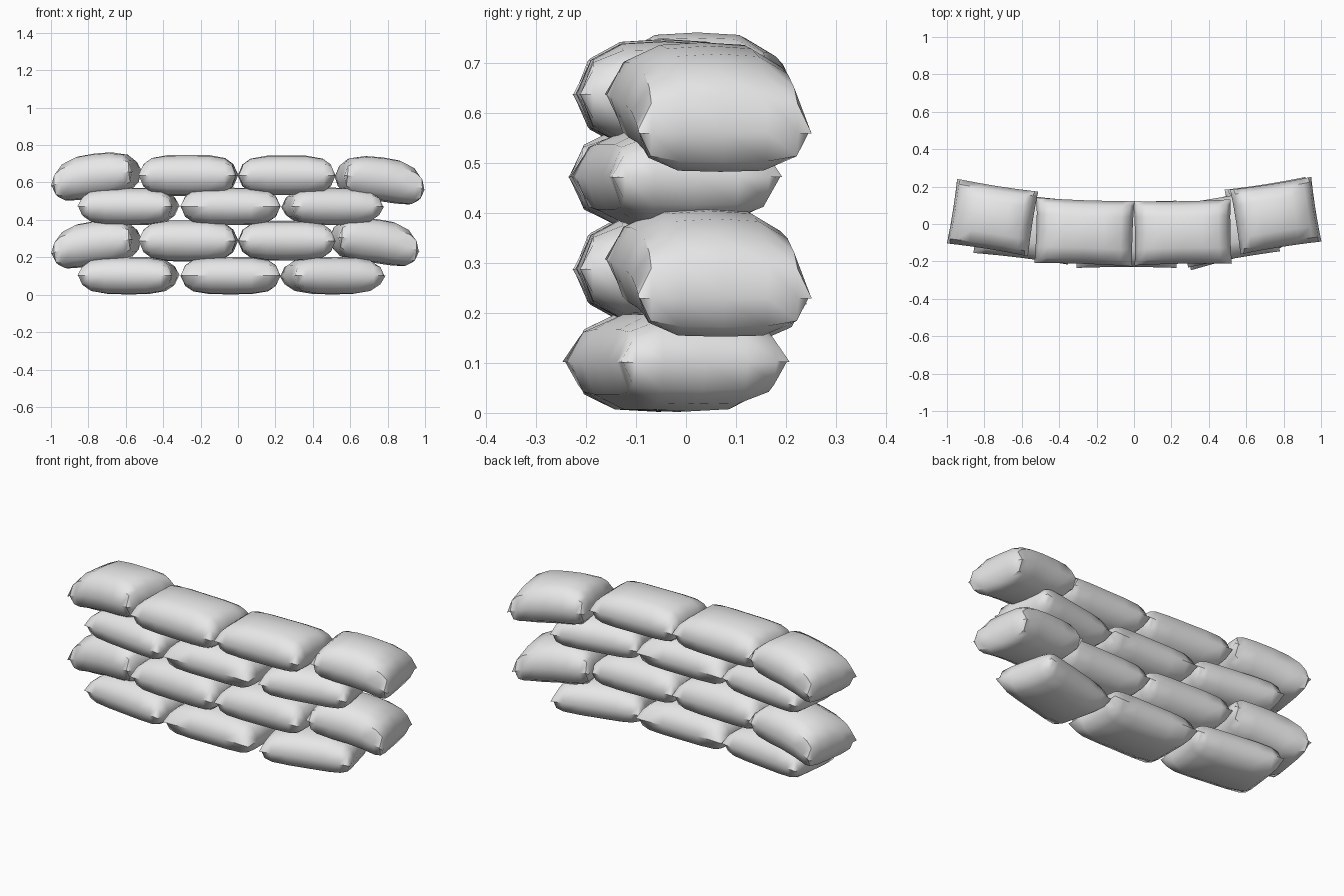
import bpy, bmesh
from math import radians
from mathutils import Matrix, Vector

cube = bpy.data.objects.get("Cube")
if cube:
    bpy.data.objects.remove(cube, do_unlink=True)

canvas = bpy.data.materials.new("grey canvas")
canvas.use_nodes = True
colour = (0.8, 0.8, 0.8, 1)
canvas.diffuse_color = colour
canvas.node_tree.nodes["Principled BSDF"].inputs["Base Color"].default_value = colour


def mirrored(steps):
    return [-s for s in reversed(steps)] + [0] + steps


US = mirrored([0.42, 0.76, 0.92, 1])
VS = mirrored([0.5, 0.85, 1])


def add_bag(name, place, yaw=0, roll=0, half=(0.265, 0.17, 0.105), droop=0):
    """A stuffed pillow: two puffed grids that meet in a seam."""
    bm = bmesh.new()
    turn = Matrix.Rotation(radians(yaw), 3, "Z") @ Matrix.Rotation(radians(roll), 3, "Y")
    outward = 1 if place[0] > 0 else -1

    def point(u, v, side):
        ends, sides = 1 - abs(u) ** 4.5, 1 - abs(v) ** 3.4
        # full, blunt corners rather than thin tips
        puff = min(ends, sides) ** 0.5 * max(ends, sides) ** 0.25
        # sides pull in a little between the four corners
        x = u * half[0] * (0.98 + 0.02 * v * v)
        y = v * half[1] * (0.97 + 0.03 * u * u)
        sag = droop * max(0, u * outward) ** 2
        return turn @ Vector((x, y, side * puff * half[2] - sag)) + Vector(place)

    for side in (1, -1):
        grid = [[bm.verts.new(point(u, v, side)) for v in VS] for u in US]
        for a, b in zip(grid, grid[1:]):
            for j in range(len(VS) - 1):
                quad = (a[j], b[j], b[j + 1], a[j + 1])
                bm.faces.new(quad if side > 0 else quad[::-1])
    bmesh.ops.remove_doubles(bm, verts=bm.verts, dist=0.0005)
    mesh = bpy.data.meshes.new(name)
    bm.to_mesh(mesh)
    bm.free()
    mesh.materials.append(canvas)
    bag = bpy.data.objects.new(name, mesh)
    bpy.context.collection.objects.link(bag)
    bpy.ops.object.select_all(action="DESELECT")
    bag.select_set(True)
    bpy.context.view_layer.objects.active = bag
    bpy.ops.object.shade_smooth_by_angle(angle=radians(45))


# Courses of three bags
for course, z, yaw in (("bottom", 0.102, 14), ("third", 0.472, 10)):
    add_bag(course + "_right_bag", (-0.585, -0.015, z), -7, half=(0.255, 0.172, 0.1))
    add_bag(course + "_middle_bag", (-0.04, -0.055, z), 0, half=(0.268, 0.18, 0.1))
    add_bag(course + "_left_bag", (0.505, -0.02, z), yaw, half=(0.25, 0.172, 0.1))

# Courses of four bags, with the outer ones turned back and sagging
for course, z, left_shift, right_drop, left_drop in (
        ("second", 0.288, -0.03, 0.012, 0),
        ("top", 0.638, 0, 0, 0.02)):
    add_bag(course + "_inner_right_bag", (-0.265, -0.043, z), -2, half=(0.262, 0.175, 0.11))
    add_bag(course + "_inner_left_bag", (0.26, -0.045, z), 1, half=(0.26, 0.172, 0.106))
    add_bag(course + "_outer_right_bag", (-0.758, 0.035, z - right_drop), -9, -5,
            (0.222, 0.175, 0.117), 0.04)
    add_bag(course + "_outer_left_bag", (0.76 + left_shift, 0.045, z - left_drop), 9, 5,
            (0.222, 0.175, 0.117), 0.04)
